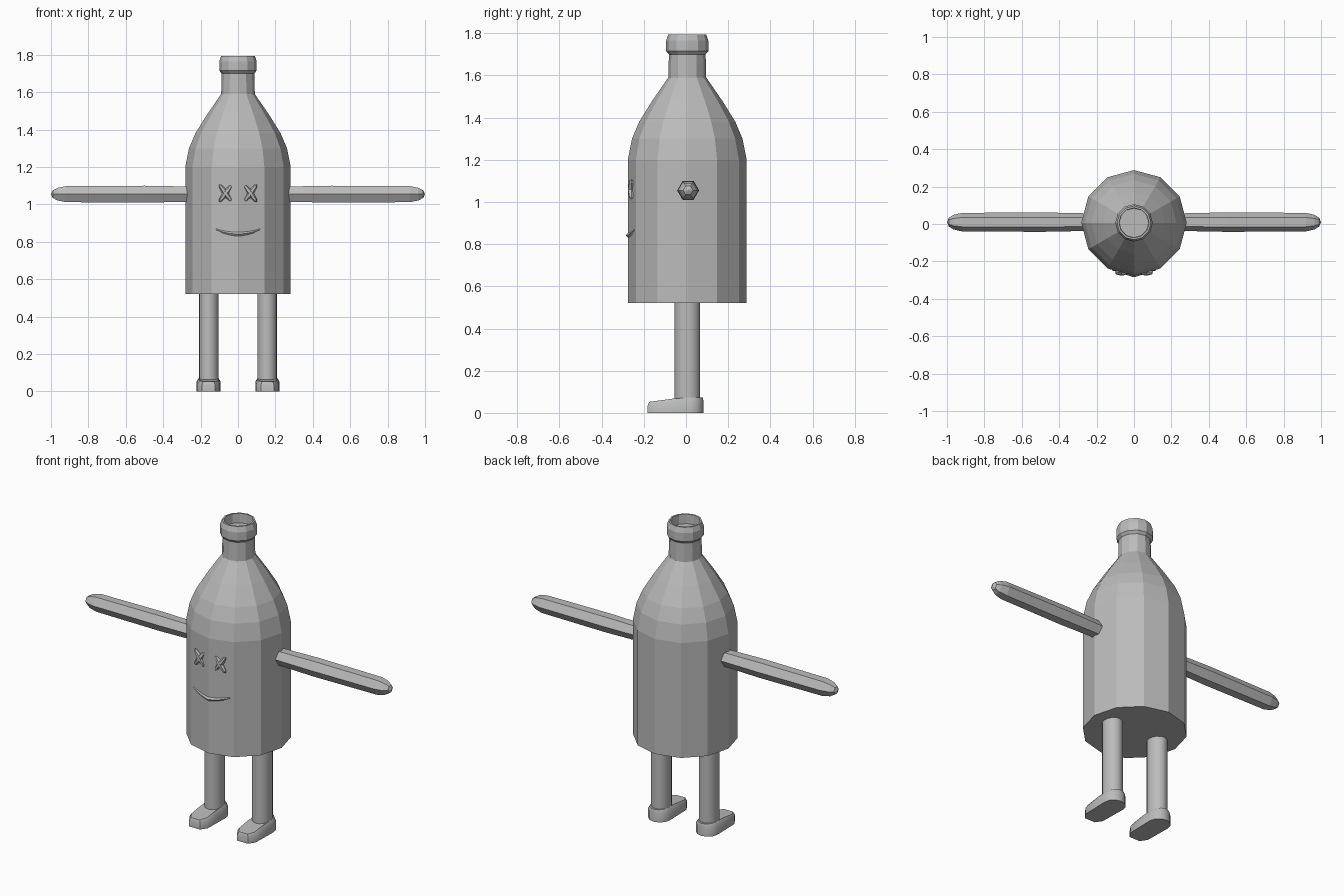
import bpy, bmesh, math
from mathutils import Vector

if "Cube" in bpy.data.objects:
    bpy.data.objects.remove(bpy.data.objects["Cube"])

CY = 0.006          # depth of the body axis
grey = bpy.data.materials.new("plain grey")
grey.diffuse_color = (0.5, 0.5, 0.5, 1)
grey.use_nodes = True
grey.node_tree.nodes["Principled BSDF"].inputs["Base Color"].default_value = grey.diffuse_color


def loft(name, rings, smooth=False, tips=(None, None)):
    """Skin a list of equal-length rings; close the ends flat or to a tip point."""
    bm = bmesh.new()
    vs = [[bm.verts.new(p) for p in r] for r in rings]
    n = len(vs[0])
    for a, b in zip(vs, vs[1:]):
        for i in range(n):
            bm.faces.new((a[i], a[(i + 1) % n], b[(i + 1) % n], b[i]))
    for ring, tip in zip((vs[0], vs[-1]), tips):
        if tip is None:
            bm.faces.new(ring)
        else:
            t = bm.verts.new(tip)
            for i in range(n):
                bm.faces.new((ring[i], ring[(i + 1) % n], t))
    bmesh.ops.recalc_face_normals(bm, faces=bm.faces)
    me = bpy.data.meshes.new(name)
    bm.to_mesh(me)
    bm.free()
    me.materials.append(grey)
    ob = bpy.data.objects.new(name, me)
    bpy.context.collection.objects.link(ob)
    if smooth:
        bpy.ops.object.select_all(action='DESELECT')
        bpy.context.view_layer.objects.active = ob
        ob.select_set(True)
        bpy.ops.object.shade_smooth_by_angle(angle=math.radians(40))
    return ob


def circle(n, rx, ry, phase=0.0):
    return [(rx * math.cos(2 * math.pi * i / n + phase),
             ry * math.sin(2 * math.pi * i / n + phase)) for i in range(n)]


# Bottle: twelve-sided lathe with shoulder, neck, lip and a recessed mouth
profile = [(0.52, .282), (1.2, .282), (1.3, .262), (1.38, .228), (1.48, .166),
           (1.59, .09), (1.70, .087), (1.715, .1), (1.765, .1), (1.795, .09),
           (1.795, .08), (1.74, .078)]
loft("bottle_body", [[(x, y + CY, z) for x, y in circle(12, r, r)] for z, r in profile])

for s, side in ((1, "left"), (-1, "right")):
    # Arm: hexagonal rod with a rounded end
    rings = [[(s * x, 0.01 + k * a, 1.055 + k * b) for a, b in circle(6, .052, .052)]
             for x, k in ((.24, .9), (.5, 1), (.92, .95), (.965, .75), (.99, .45))]
    loft(side + "_arm", rings, tips=(None, (s, 0.01, 1.055)))

    # Leg: smooth oval tube
    loft(side + "_leg", [[(s * .156 + x, y + CY, z) for x, y in circle(16, .053, .061)]
                         for z in (.04, .53)], smooth=True)

    # Foot: rounded heel, chamfered toe, top sloping down to the front
    heel = [(.064 * math.cos(math.radians(a)), .02 + .063 * math.sin(math.radians(a)))
            for a in range(0, 181, 30)]
    plan = heel + [(-.062, -.06), (-.06, -.145), (-.035, -.182),
                   (.035, -.182), (.06, -.145), (.062, -.06)]

    def top(y):
        return .072 + min(0, (y + .03) * .13)
    foot = [[(s * .157 + x, y, 0) for x, y in plan],
            [(s * .157 + x, y, top(y) - .018) for x, y in plan],
            [(s * .157 + x * .82, y * .96, top(y)) for x, y in plan]]
    loft(side + "_foot", foot, smooth=True)

    # Eye: two crossed spindles lying on the bottle surface
    for k, tilt in enumerate((-36, 36)):
        d = Vector((math.sin(math.radians(tilt)), 0, math.cos(math.radians(tilt))))
        w = Vector((d.z, 0, -d.x))
        c = Vector((s * .066, -.259, 1.06))
        rings = [[c + d * t + w * (a * q) + Vector((0, b * q, 0))
                  for a, b in circle(6, .017, .019)]
                 for t, q in ((-.045, .6), (0, 1), (.045, .6))]
        loft(f"{side}_eye_bar_{k + 1}", rings, tips=(c - d * .059, c + d * .059))

# Mouth: raised crescent smile wrapped along the front of the bottle
rings = []
for i in range(9):
    u = (i - 4) / 4
    x = .118 * u
    y = CY - .279 + abs(x) * .268 + .002
    z, h = .842 + .024 * u * u, .018 - .006 * abs(u)
    rings.append([(x, y - .014 * (1 - .4 * abs(u)), z), (x, y, z + h),
                  (x, y + .02, z), (x, y, z - h)])
loft("mouth", rings)
